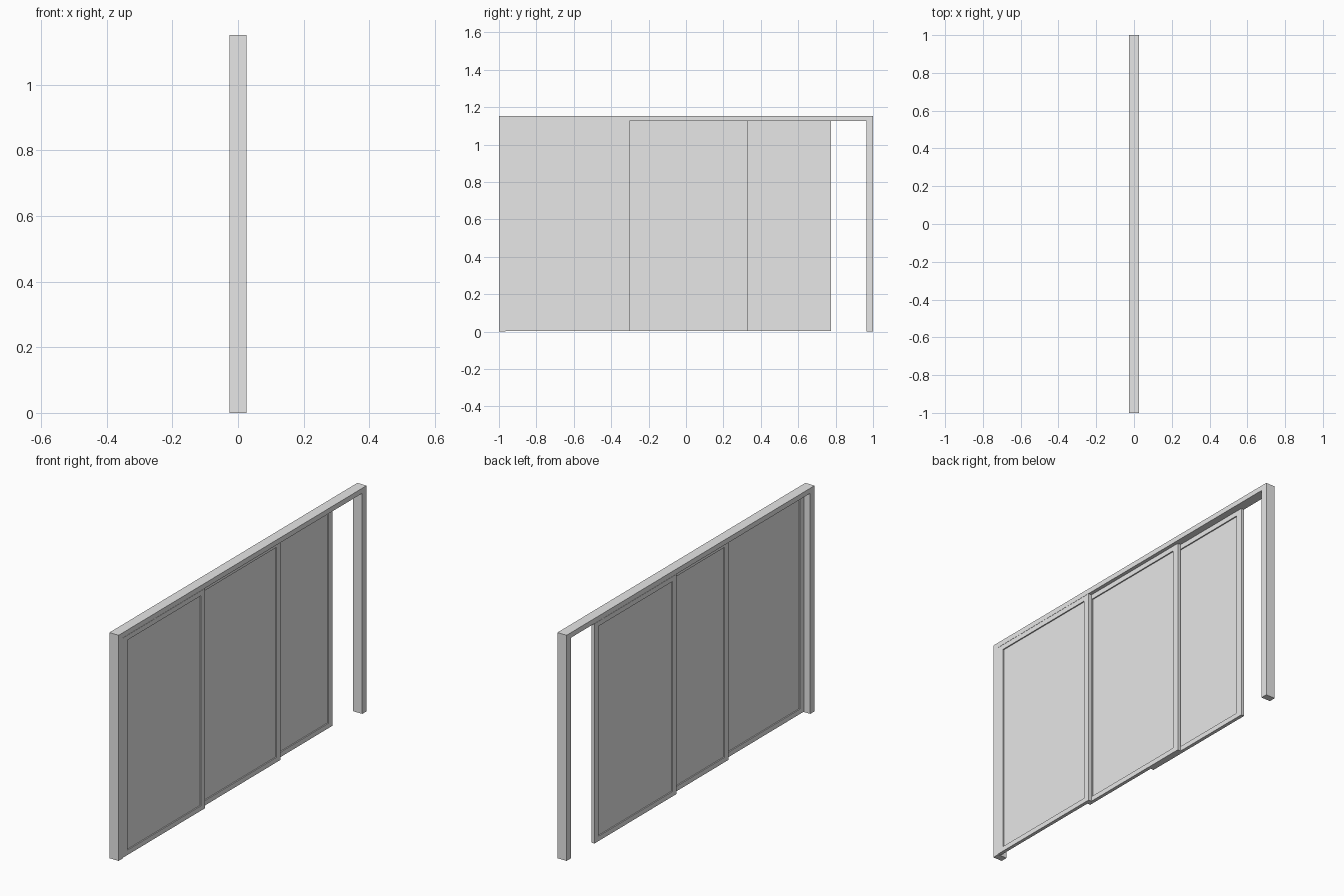
import bpy
import bmesh
from mathutils import Vector

if "Cube" in bpy.data.objects:
    bpy.data.objects.remove(bpy.data.objects["Cube"], do_unlink=True)

# Single plain grey finish
grey = bpy.data.materials.new("light_grey")
grey.use_nodes = True
grey.diffuse_color = (0.8, 0.8, 0.8, 1)
grey.node_tree.nodes["Principled BSDF"].inputs["Base Color"].default_value = (0.8, 0.8, 0.8, 1)

HALF_DEPTH = 0.026
HEIGHT = 1.152
POST = 0.035
BEAM = 0.026
THICK = 2 * HALF_DEPTH / 3
PANEL_WIDTH = 0.663
BOTTOM, TOP = 0.003, HEIGHT - BEAM - 0.001
STILE, RAIL = 0.034, 0.025
RECESS = 0.006


def finish(bm, name):
    bmesh.ops.recalc_face_normals(bm, faces=bm.faces)
    mesh = bpy.data.meshes.new(name)
    bm.to_mesh(mesh)
    bm.free()
    mesh.materials.append(grey)
    obj = bpy.data.objects.new(name, mesh)
    bpy.context.collection.objects.link(obj)
    return obj


def door_frame():
    """Two posts and a top beam as one extruded arch profile."""
    inner, under = 1 - POST, HEIGHT - BEAM
    half = [(-1, 0), (-1, HEIGHT), (1, HEIGHT), (1, 0)]
    opening = [(inner, 0), (inner, under), (-inner, under), (-inner, 0)]
    bm = bmesh.new()
    face = bm.faces.new([bm.verts.new((-HALF_DEPTH, y, z)) for y, z in half + opening])
    side = bmesh.ops.extrude_face_region(bm, geom=[face])
    verts = [g for g in side["geom"] if isinstance(g, bmesh.types.BMVert)]
    bmesh.ops.translate(bm, verts=verts, vec=(2 * HALF_DEPTH, 0, 0))
    finish(bm, "door_frame")


def sliding_panel(name, x, y):
    """Slab with a shallow recessed field on both broad sides."""
    height = TOP - BOTTOM
    bm = bmesh.new()
    bmesh.ops.create_cube(bm, size=1)
    bmesh.ops.scale(bm, verts=bm.verts, vec=(THICK, PANEL_WIDTH, height))
    for face in [f for f in bm.faces if abs(f.normal.x) > 0.9]:
        sign = 1 if face.normal.x > 0 else -1
        # Border of stiles and rails
        bmesh.ops.inset_individual(bm, faces=[face], thickness=0.01)
        for v in face.verts:
            v.co.y = (PANEL_WIDTH / 2 - STILE) * (1 if v.co.y > 0 else -1)
            v.co.z = (height / 2 - RAIL) * (1 if v.co.z > 0 else -1)
        # Sunken field with square walls
        bmesh.ops.inset_individual(bm, faces=[face], thickness=0)
        bmesh.ops.translate(bm, verts=face.verts, vec=Vector((-sign * RECESS, 0, 0)))
    panel = finish(bm, name)
    panel.location = (x, y, (TOP + BOTTOM) / 2)


door_frame()

# Three panels on parallel tracks, each overlapping the next
for name, track, y in (("near_panel", 1, -0.633),
                       ("middle_panel", 0, 0.0),
                       ("far_panel", -1, 0.444)):
    sliding_panel(name, track * THICK, y)
